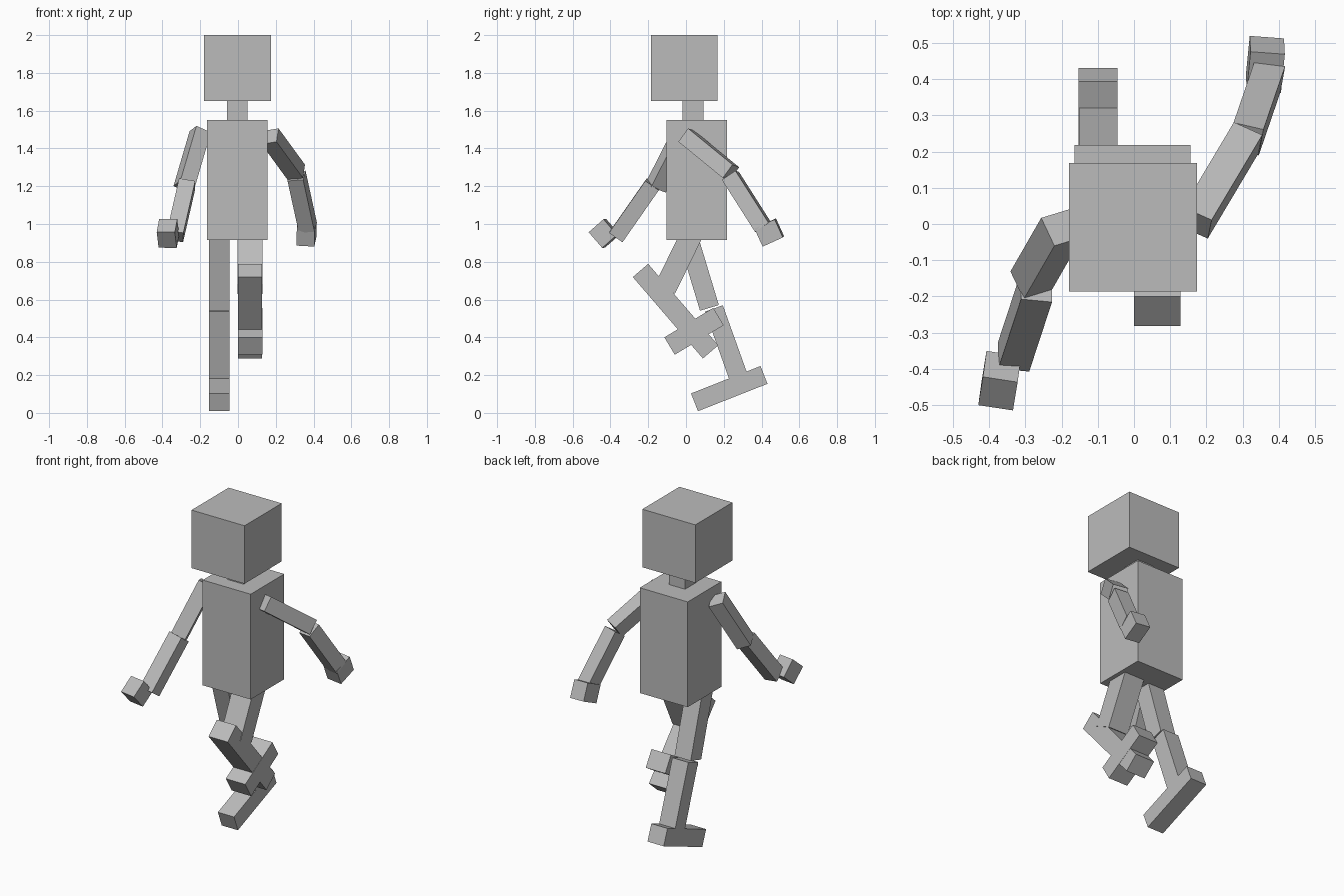
import bpy
import bmesh
from mathutils import Matrix, Vector

cube = bpy.data.objects.get("Cube")
if cube:
    bpy.data.objects.remove(cube, do_unlink=True)

grey = bpy.data.materials.new("plain_grey")
grey.use_nodes = True
grey.diffuse_color = (0.5, 0.5, 0.5, 1)
grey.node_tree.nodes["Principled BSDF"].inputs["Base Color"].default_value = (0.5, 0.5, 0.5, 1)


def bar(name, start, end, width, depth, across=(1, 0, 0)):
    """Box running from start to end; width lies along the across direction."""
    start, end = Vector(start), Vector(end)
    length = (end - start).length
    axis = (end - start).normalized()
    side = Vector(across)
    side = (side - axis * side.dot(axis)).normalized()
    turn = Matrix((side, axis.cross(side), axis)).transposed().to_4x4()
    bm = bmesh.new()
    bmesh.ops.create_cube(bm, size=1)
    bmesh.ops.scale(bm, vec=(width, depth, length), verts=bm.verts)
    mesh = bpy.data.meshes.new(name)
    bm.to_mesh(mesh)
    bm.free()
    mesh.materials.append(grey)
    obj = bpy.data.objects.new(name, mesh)
    obj.matrix_world = Matrix.Translation((start + end) / 2) @ turn
    bpy.context.collection.objects.link(obj)
    return obj


def block(name, centre, axis, length, width, depth, across):
    """Box given by its centre and long direction."""
    centre = Vector(centre)
    half = Vector(axis).normalized() * length / 2
    bar(name, centre - half, centre + half, width, depth, across)


# Head, neck and torso
bar("head", (-0.003, -0.009, 1.65), (-0.003, -0.009, 2.0), 0.354, 0.354)
bar("neck", (-0.004, 0.037, 1.54), (-0.004, 0.037, 1.66), 0.108, 0.11)
bar("torso", (-0.004, 0.058, 0.915), (-0.004, 0.058, 1.55), 0.32, 0.32)


# Legs: each part swings in the side plane only
def leg(side, x, parts):
    for part, (y1, z1), (y2, z2), width, depth in parts:
        bar(f"{side}_{part}", (x, y1, z1), (x, y2, z2), width, depth)


leg("right", -0.099, [
    ("thigh", (-0.01, 1.0), (0.124, 0.556), 0.108, 0.104),
    ("shin", (0.148, 0.553), (0.291, 0.153), 0.107, 0.1),
    ("foot", (0.045, 0.056), (0.413, 0.201), 0.108, 0.101),
])
leg("left", 0.064, [
    ("thigh", (0.057, 1.0), (-0.111, 0.656), 0.134, 0.117),
    ("shin", (-0.241, 0.754), (0.13, 0.323), 0.128, 0.107),
    ("foot", (-0.087, 0.354), (0.172, 0.51), 0.13, 0.107),
])

# Left arm, swung back
bar("left_upper_arm", (0.17, 0.003, 1.464), (0.31, 0.238, 1.272),
    0.087, 0.088, (-0.078, 0.03, -0.01))
bar("left_forearm", (0.31, 0.235, 1.255), (0.37, 0.41, 0.98),
    0.085, 0.087, (0.083, -0.015, 0))
block("left_hand", (0.363, 0.441, 0.955), (-0.011, -0.11, -0.05),
      0.118, 0.095, 0.105, (0.094, 0.005, 0))

# Right arm, swung forward
bar("right_upper_arm", (-0.2, -0.01, 1.488), (-0.285, -0.158, 1.198),
    0.09, 0.087, (0.038, -0.08, 0.03))
bar("right_forearm", (-0.27, -0.176, 1.21), (-0.333, -0.368, 0.935),
    0.087, 0.087, (0.086, -0.008, -0.014))
block("right_hand", (-0.371, -0.433, 0.95), (0.014, 0.085, 0.075),
      0.105, 0.097, 0.11, (0.097, -0.025, -0.01))
